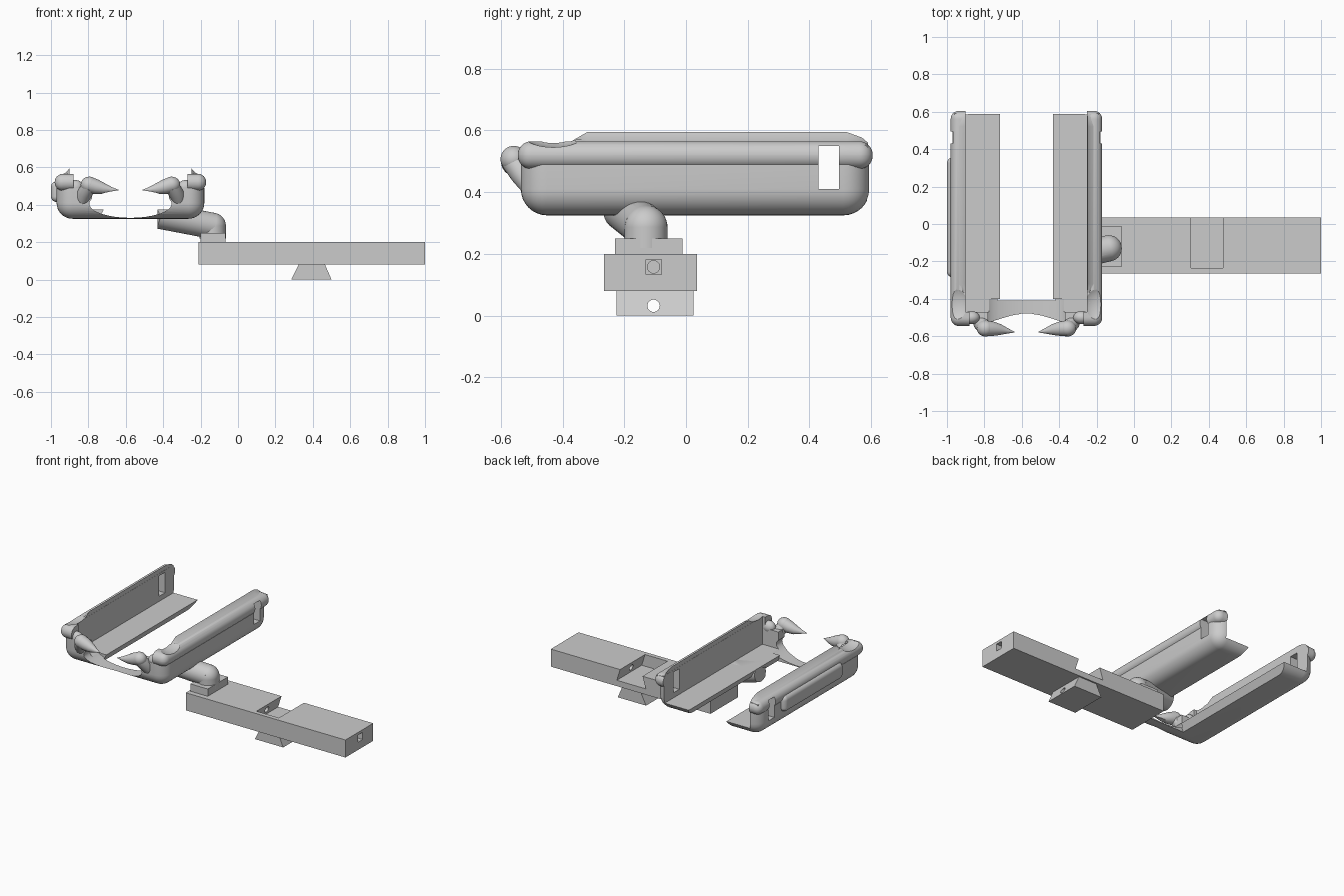
import bpy, bmesh, math
from mathutils import Vector

old = bpy.data.objects.get("Cube")
if old:
    bpy.data.objects.remove(old, do_unlink=True)

grey = bpy.data.materials.new("plain grey")
grey.use_nodes = True
colour = (0.6, 0.6, 0.6, 1)
grey.diffuse_color = colour
grey.node_tree.nodes["Principled BSDF"].inputs["Base Color"].default_value = colour

MID = -0.575  # centre line of the cradle


def finish(name, bm):
    bmesh.ops.recalc_face_normals(bm, faces=bm.faces)
    mesh = bpy.data.meshes.new(name)
    bm.to_mesh(mesh)
    bm.free()
    mesh.materials.append(grey)
    ob = bpy.data.objects.new(name, mesh)
    bpy.context.collection.objects.link(ob)
    return ob


def box(name, x, y, z, bevel=0, keep_top=False):
    bm = bmesh.new()
    bmesh.ops.create_cube(bm, size=1)
    for v in bm.verts:
        v.co = [r[0] if c < 0 else r[1] for c, r in zip(v.co, (x, y, z))]
    if bevel:
        middle = sum(z) / 2
        edges = [e for e in bm.edges
                 if not (keep_top and all(v.co.z > middle for v in e.verts))]
        bmesh.ops.bevel(bm, geom=edges, offset=bevel, segments=8,
                        profile=0.5, affect='EDGES')
    return finish(name, bm)


def loft(name, rings):
    """Skin a row of equal rings and cap both ends."""
    bm = bmesh.new()
    rows = [[bm.verts.new(p) for p in ring] for ring in rings]
    n = len(rows[0])
    for a, b in zip(rows, rows[1:]):
        for i in range(n):
            j = (i + 1) % n
            bm.faces.new((a[i], a[j], b[j], b[i]))
    bm.faces.new(rows[0])
    bm.faces.new(rows[-1])
    return finish(name, bm)


def prism(name, profile, y0, y1):
    return loft(name, [[(x, y, z) for x, z in profile] for y in (y0, y1)])


def ball(name, centre, radii):
    bm = bmesh.new()
    bmesh.ops.create_uvsphere(bm, u_segments=32, v_segments=20, radius=1)
    for v in bm.verts:
        v.co = [c + r * p for c, r, p in zip(centre, radii, v.co)]
    return finish(name, bm)


def tube(name, points, radii, sides=32):
    pts = [Vector(p) for p in points]
    rings = []
    for i, p in enumerate(pts):
        d = (pts[min(i + 1, len(pts) - 1)] - pts[max(i - 1, 0)]).normalized()
        u = d.cross(Vector((0, 1, 0))).normalized()
        w = d.cross(u)
        angles = [2 * math.pi * k / sides for k in range(sides)]
        rings.append([p + radii[i] * (u * math.cos(a) + w * math.sin(a)) for a in angles])
    return loft(name, rings)


def cut(ob, others):
    bpy.context.view_layer.objects.active = ob
    for other in others:
        mod = ob.modifiers.new("cut", 'BOOLEAN')
        mod.operation = 'DIFFERENCE'
        mod.solver = 'EXACT'
        mod.object = other
        bpy.ops.object.modifier_apply(modifier=mod.name)


# Cutters
cavity = box("cavity_cutter", (-0.9, -0.25), (-0.47, 1), (0.375, 1))
slot = prism("slot_cutter", [(MID - 0.14, 0.38), (MID + 0.14, 0.38),
                             (MID + 0.18, 0.3), (MID - 0.18, 0.3)], -0.41, 1)
scoop = prism("scoop_cutter",
              [(MID + 0.22 * math.cos(t * math.pi / 24), 0.405 + 0.075 * math.sin(t * math.pi / 24))
               for t in range(48)], -0.8, -0.4)
gap = box("claw_gap_cutter", (MID - 0.205, MID + 0.205), (-0.8, -0.45), (0.405, 0.7))
window = box("window_cutter", (-1.2, 0), (0.43, 0.495), (0.41, 0.55))
front_gap = box("front_gap_cutter", (-0.88, -0.27), (-0.8, -0.4), (0.44, 0.7))
dips = [ball("corner_dip_cutter", (MID + s * 0.385, -0.43, 0.6), (0.09, 0.11, 0.055)) for s in (-1, 1)]
cutters = [cavity, slot, scoop, gap, window, front_gap] + dips

# Cradle tray and rounded rail round its top
tray = box("cradle_tray", (-0.97, -0.18), (-0.535, 0.595), (0.325, 0.49), 0.085, True)
cut(tray, [cavity, slot, scoop, gap, window])
rail = box("cradle_rail", (-0.98, -0.17), (-0.545, 0.605), (0.475, 0.565), 0.044)
cut(rail, [cavity, window, front_gap] + dips)
parts = [tray, rail]

# Parts repeated on both sides of the cradle
lip_heights = [(-0.45, 0.55), (-0.38, 0.56), (-0.32, 0.595), (0.52, 0.595), (0.57, 0.577), (0.59, 0.56)]
for side, s in (("right", -1), ("left", 1)):
    inner, middle, outer = (MID + s * d for d in (0.326, 0.345, 0.385))
    lip = loft(side + "_lip", [[(inner, y, 0.5), (outer, y, 0.5), (outer, y, 0.553),
                               (middle, y, 0.553 + (h - 0.553) * 0.45), (inner, y, h)]
                              for y, h in lip_heights])
    cut(lip, [window, dips[0 if s < 0 else 1]])
    knob = ball(side + "_corner_knob", (MID + s * 0.295, -0.5, 0.492), (0.045, 0.035, 0.04))
    claw_end = ball(side + "_claw_end", (MID + s * 0.22, -0.558, 0.507), (0.046, 0.043, 0.043))
    claw = tube(side + "_claw",
                [(MID + s * dx, y, z) for dx, y, z in
                 ((0.22, -0.558, 0.507), (0.18, -0.56, 0.495), (0.14, -0.565, 0.485),
                  (0.1, -0.572, 0.48), (0.065, -0.578, 0.478))],
                (0.043, 0.039, 0.029, 0.014, 0.002))
    stem = tube(side + "_claw_stem",
                [(MID + s * dx, y, z) for dx, y, z in
                 ((0.22, -0.558, 0.5), (0.245, -0.53, 0.46), (0.26, -0.495, 0.41))],
                (0.04, 0.04, 0.033))
    for part in (claw_end, claw, stem):
        cut(part, [scoop])
    cut(stem, [cavity])
    parts += [lip, knob, claw_end, claw, stem]

# Long button cover on the outer right wall
parts.append(box("button_cover", (-1, -0.93), (-0.285, 0.355), (0.415, 0.525), 0.03))

# Bent arm under the cradle
elbow = (-0.135, -0.13, 0.287)
arm_limit = box("arm_limit_cutter", (-0.8, -0.43), (-0.6, 0.4), (0, 0.8))
cutters.append(arm_limit)
arm = tube("arm", [elbow, (-0.43, -0.2, 0.343)], (0.07, 0.07))
cut(arm, [cavity, arm_limit])
parts += [arm, ball("arm_elbow", elbow, (0.07, 0.07, 0.07)),
          tube("arm_post", [(-0.135, -0.13, 0.22), elbow], (0.07, 0.07)),
          box("arm_foot", (-0.2, -0.068), (-0.23, -0.012), (0.19, 0.25))]

# Bar with dovetail socket, screw channel and nut recess
socket = prism("socket_cutter", [(0.305, 0.21), (0.475, 0.21), (0.475, 0.2), (0.5, 0.12),
                                 (0.28, 0.12), (0.305, 0.2)], -0.235, 0.2)
bore = tube("bore_cutter", [(0.18, -0.105, 0.158), (1.1, -0.105, 0.158)], (0.02, 0.02), 24)
nut = box("nut_cutter", (0.95, 1.1), (-0.13, -0.08), (0.133, 0.182))
bar = box("mount_bar", (-0.21, 1), (-0.265, 0.035), (0.08, 0.2))
cut(bar, [socket, bore, nut])

# Dovetail foot with a cross hole
foot = prism("dovetail_foot", [(0.285, 0), (0.5, 0), (0.465, 0.08), (0.325, 0.08)], -0.225, 0.025)
cross = tube("cross_hole_cutter", [(0.2, -0.105, 0.032), (0.6, -0.105, 0.032)], (0.02, 0.02), 24)
cut(foot, [cross])
parts += [bar, foot]
cutters += [socket, bore, nut, cross]

for cutter in cutters:
    bpy.data.objects.remove(cutter, do_unlink=True)

# Smooth the rounded parts, keep the edges sharp
bpy.ops.object.select_all(action='DESELECT')
for part in parts:
    part.select_set(True)
bpy.context.view_layer.objects.active = tray
bpy.ops.object.shade_smooth_by_angle(angle=math.radians(30))
